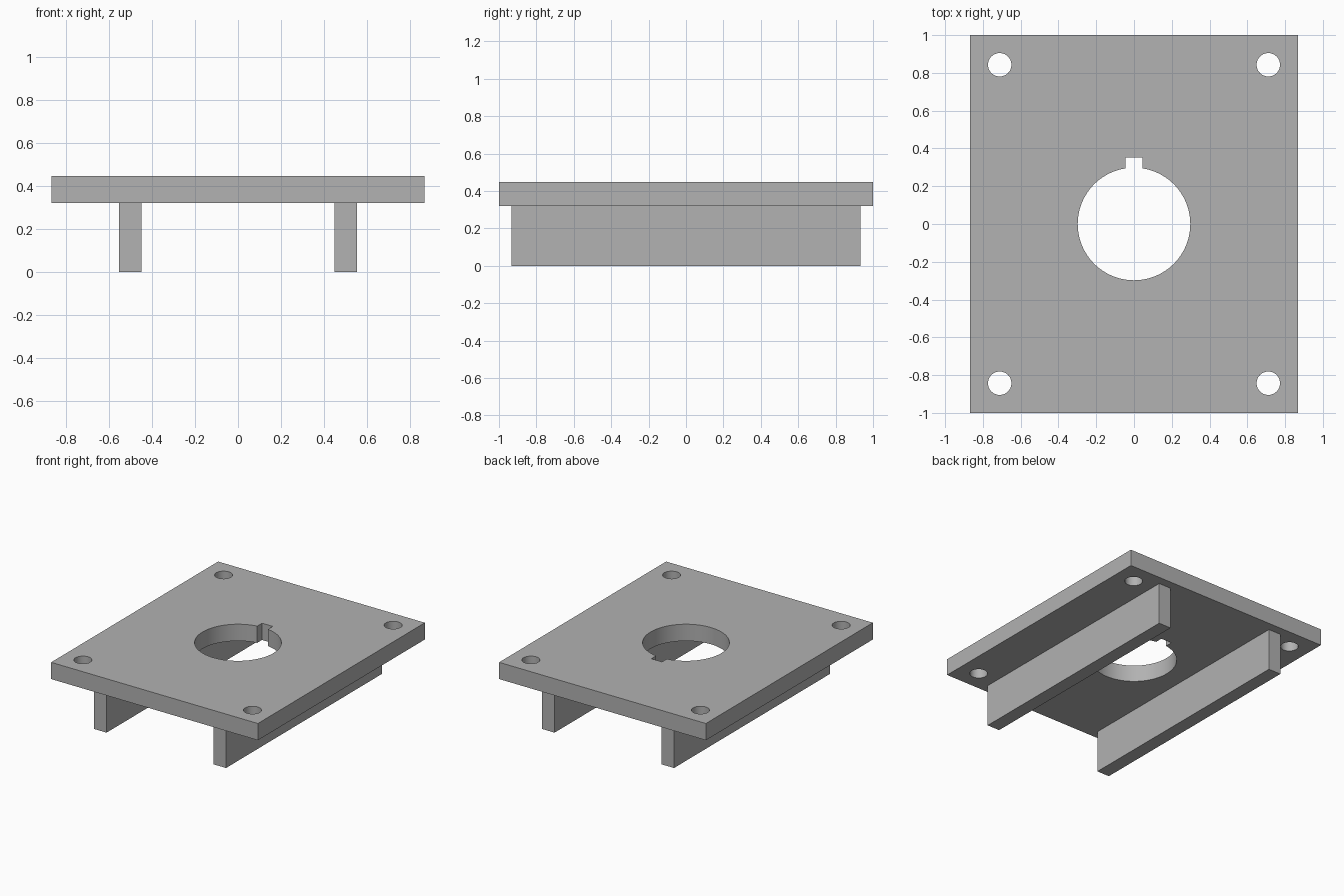
import bpy
import math

cube = bpy.data.objects.get("Cube")
if cube:
    bpy.data.objects.remove(cube, do_unlink=True)

# Overall dimensions
HALF_X, HALF_Y = 0.867, 1.0
PLATE_BOTTOM, PLATE_TOP = 0.32, 0.447
PLATE_MID = (PLATE_BOTTOM + PLATE_TOP) / 2

grey = bpy.data.materials.new("plain grey")
grey.use_nodes = True
grey.diffuse_color = (0.445, 0.445, 0.445, 1)
grey.node_tree.nodes["Principled BSDF"].inputs["Base Color"].default_value = grey.diffuse_color


def box(name, x, y, z):
    """Box spanning the given (low, high) ranges."""
    bpy.ops.mesh.primitive_cube_add(size=1, location=[sum(r) / 2 for r in (x, y, z)])
    ob = bpy.context.object
    ob.name = name
    ob.scale = [r[1] - r[0] for r in (x, y, z)]
    bpy.ops.object.transform_apply(location=True, rotation=False, scale=True)
    ob.data.materials.append(grey)
    return ob


def drill(name, x, y, radius, sides):
    """Upright cylinder used to cut a hole."""
    bpy.ops.mesh.primitive_cylinder_add(vertices=sides, radius=radius, depth=0.5,
                                        location=(x, y, PLATE_MID))
    ob = bpy.context.object
    ob.name = name
    ob.data.materials.append(grey)
    return ob


def cut(target, cutter):
    cutter.hide_render = True
    mod = target.modifiers.new("cut", "BOOLEAN")
    mod.operation = "DIFFERENCE"
    mod.solver = "EXACT"
    mod.object = cutter
    bpy.context.view_layer.objects.active = target
    bpy.ops.object.modifier_apply(modifier=mod.name)
    bpy.data.objects.remove(cutter, do_unlink=True)


# Top plate with central bore, keyway and corner bolt holes
plate = box("top_plate", (-HALF_X, HALF_X), (-HALF_Y, HALF_Y), (PLATE_BOTTOM, PLATE_TOP))
cut(plate, drill("bore_cutter", 0, 0, 0.298, 96))
cut(plate, box("keyway_cutter", (-0.045, 0.045), (0.1, 0.352), (0.1, 0.7)))
for sx in (-1, 1):
    for sy in (-1, 1):
        cut(plate, drill("bolt_hole_cutter", sx * 0.711, sy * 0.843, 0.062, 48))

bpy.ops.object.select_all(action="DESELECT")
plate.select_set(True)
bpy.context.view_layer.objects.active = plate
bpy.ops.object.shade_smooth_by_angle(angle=math.radians(30))

# Two support rails running front to back
for name, side in (("left_rail", 1), ("right_rail", -1)):
    box(name, sorted((side * 0.449, side * 0.553)), (-0.933, 0.933), (0, PLATE_BOTTOM))
